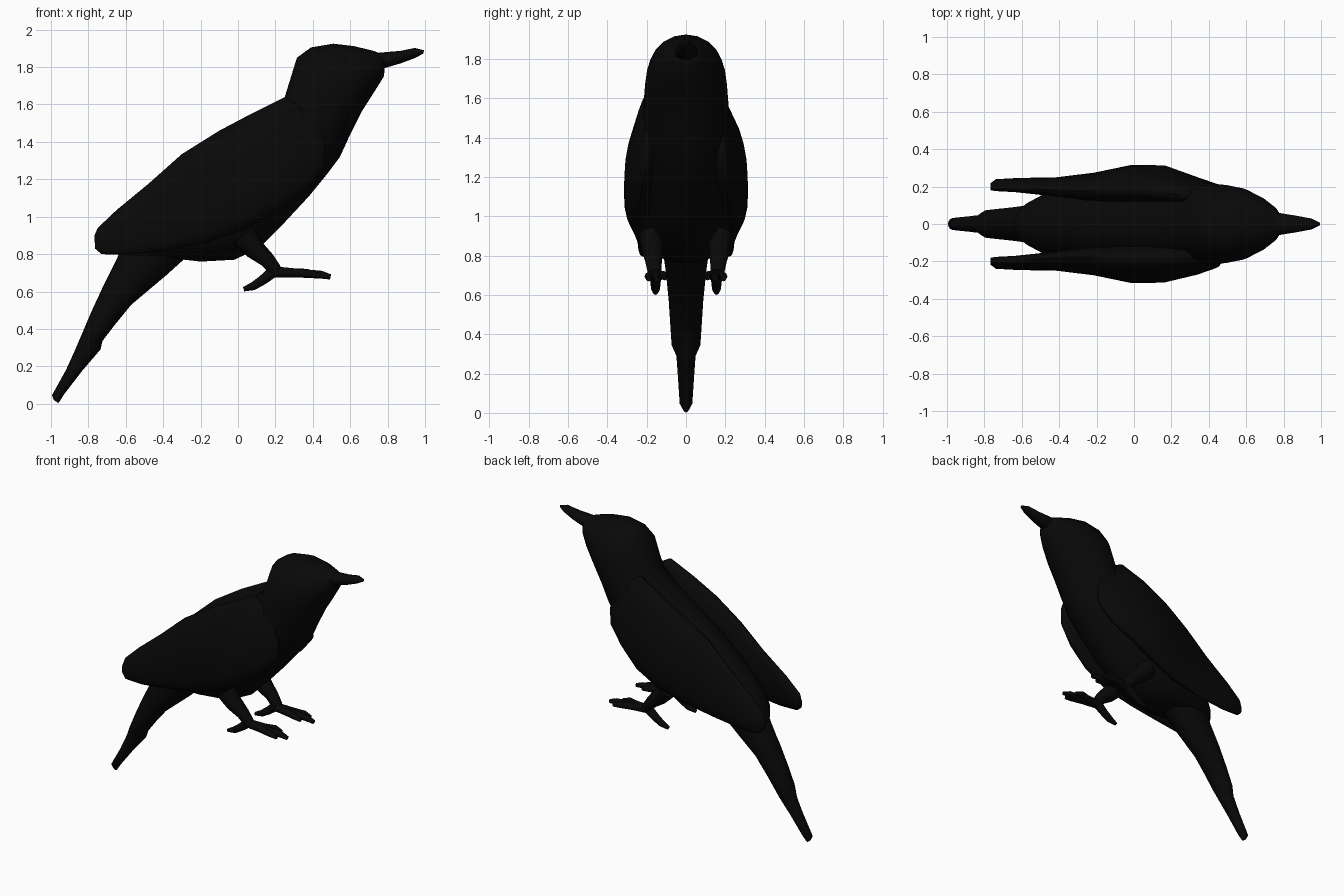
import bpy, bmesh, math
from mathutils import Vector

cube = bpy.data.objects.get("Cube")
if cube:
    bpy.data.objects.remove(cube, do_unlink=True)

black = bpy.data.materials.new("black_plumage")
black.use_nodes = True
COLOR = (0.0025, 0.0025, 0.0025, 1)
black.diffuse_color = COLOR
black.node_tree.nodes["Principled BSDF"].inputs["Base Color"].default_value = COLOR


def finish(obj):
    obj.data.materials.append(black)
    bpy.ops.object.select_all(action='DESELECT')
    obj.select_set(True)
    bpy.context.view_layer.objects.active = obj
    bpy.ops.object.shade_smooth_by_angle(angle=math.radians(50))


def loft(name, stations, sides=20, lean=0.0):
    """Elliptical rings: top x, top z, bottom x, bottom z, centre y, half width; lean shifts ring tops in y."""
    bm = bmesh.new()
    rings = []
    for tx, tz, bx, bz, y, w in stations:
        mid = Vector(((tx + bx) / 2, y, (tz + bz) / 2))
        up = Vector(((tx - bx) / 2, lean * w, (tz - bz) / 2))
        ring = []
        for i in range(sides):
            a = math.tau * i / sides
            ring.append(bm.verts.new(mid + up * math.cos(a) + Vector((0, w * math.sin(a), 0))))
        rings.append(ring)
    for a, b in zip(rings, rings[1:]):
        for i in range(sides):
            j = (i + 1) % sides
            bm.faces.new((a[i], a[j], b[j], b[i]))
    bm.faces.new(rings[0])
    bm.faces.new(rings[-1])
    bmesh.ops.recalc_face_normals(bm, faces=bm.faces)
    me = bpy.data.meshes.new(name)
    bm.to_mesh(me)
    bm.free()
    obj = bpy.data.objects.new(name, me)
    bpy.context.collection.objects.link(obj)
    finish(obj)


def tube(name, points):
    """Tapered limb through points of x, y, z, radius."""
    cu = bpy.data.curves.new(name, 'CURVE')
    cu.dimensions = '3D'
    cu.bevel_depth = 1.0
    cu.bevel_resolution = 2
    cu.use_fill_caps = True
    sp = cu.splines.new('POLY')
    sp.points.add(len(points) - 1)
    for p, (x, y, z, r) in zip(sp.points, points):
        p.co = (x, y, z, 1)
        p.radius = r
    obj = bpy.data.objects.new(name, cu)
    bpy.context.collection.objects.link(obj)
    bpy.ops.object.select_all(action='DESELECT')
    obj.select_set(True)
    bpy.context.view_layer.objects.active = obj
    bpy.ops.object.convert(target='MESH')
    finish(bpy.context.view_layer.objects.active)


# Beak
loft("beak", [
    (0.995, 1.89, 0.99, 1.872, 0, 0.008),
    (0.945, 1.902, 0.95, 1.85, 0, 0.03),
    (0.87, 1.887, 0.87, 1.82, 0, 0.045),
    (0.77, 1.878, 0.785, 1.795, 0, 0.06),
    (0.68, 1.87, 0.70, 1.78, 0, 0.065)], 14)

# Head and body in one skin
loft("body", [
    (0.775, 1.868, 0.785, 1.80, 0, 0.055),
    (0.72, 1.888, 0.78, 1.75, 0, 0.09),
    (0.62, 1.912, 0.73, 1.67, 0, 0.145),
    (0.51, 1.925, 0.66, 1.56, 0, 0.19),
    (0.39, 1.905, 0.60, 1.44, 0, 0.208),
    (0.315, 1.85, 0.545, 1.32, 0, 0.215),
    (0.25, 1.64, 0.47, 1.22, 0, 0.222),
    (0.12, 1.53, 0.38, 1.11, 0, 0.225),
    (-0.05, 1.42, 0.25, 0.97, 0, 0.225),
    (-0.25, 1.28, 0.11, 0.83, 0, 0.22),
    (-0.42, 1.13, -0.02, 0.77, 0, 0.21),
    (-0.57, 0.98, -0.20, 0.76, 0, 0.19),
    (-0.64, 0.86, -0.33, 0.775, 0, 0.135),
    (-0.65, 0.80, -0.42, 0.76, 0, 0.09)])

# Tail
loft("tail", [
    (-0.60, 0.88, -0.28, 0.78, 0, 0.12),
    (-0.655, 0.76, -0.38, 0.69, 0, 0.105),
    (-0.72, 0.63, -0.57, 0.53, 0, 0.09),
    (-0.785, 0.49, -0.66, 0.42, 0, 0.082),
    (-0.84, 0.36, -0.725, 0.335, 0, 0.075),
    (-0.87, 0.29, -0.735, 0.29, 0, 0.05),
    (-0.92, 0.18, -0.83, 0.18, 0, 0.042),
    (-0.995, 0.045, -0.93, 0.05, 0, 0.033),
    (-0.985, 0.02, -0.96, 0.003, 0, 0.012)], 14)

# Folded wings; each row is top, bottom, centre distance, half thickness
WING = [
    (0.42, 1.50, 0.47, 1.36, 0.20, 0.015),
    (0.36, 1.58, 0.46, 1.25, 0.19, 0.045),
    (0.25, 1.64, 0.36, 1.13, 0.20, 0.07),
    (0.08, 1.555, 0.20, 1.02, 0.213, 0.095),
    (-0.10, 1.46, 0.03, 0.93, 0.215, 0.095),
    (-0.30, 1.335, -0.17, 0.86, 0.20, 0.07),
    (-0.48, 1.175, -0.38, 0.82, 0.20, 0.047),
    (-0.65, 1.035, -0.60, 0.795, 0.208, 0.036),
    (-0.75, 0.94, -0.73, 0.80, 0.208, 0.03),
    (-0.767, 0.90, -0.765, 0.83, 0.20, 0.018)]

# The far wing is tucked closer to the shoulder
for side, s, tuck in (("near", -1, 0.0), ("far", 1, 0.02)):
    loft(side + "_wing",
         [(a, b, c, d, s * (y - (tuck if a > 0.2 else 0)), w) for a, b, c, d, y, w in WING],
         lean=-0.35 * s)
    # Leg with a feathered thigh
    tube(side + "_leg", [
        (0.03, s * 0.17, 0.90, 0.07), (0.09, s * 0.17, 0.825, 0.055),
        (0.155, s * 0.165, 0.77, 0.042), (0.195, s * 0.16, 0.72, 0.036),
        (0.22, s * 0.155, 0.695, 0.024)])
    # Three forward toes and one hind toe
    for label, y, x, z in (("inner", 0.11, 0.42, 0.69), ("middle", 0.15, 0.495, 0.68),
                           ("outer", 0.19, 0.44, 0.685)):
        tube(f"{side}_{label}_toe", [
            (0.19, s * 0.155, 0.705, 0.03), (0.30, s * (0.155 + y) / 2, 0.70, 0.024),
            (x - 0.05, s * y, z + 0.01, 0.021), (x, s * y, z - 0.002, 0.014)])
    tube(side + "_hind_toe", [
        (0.20, s * 0.155, 0.715, 0.032), (0.13, s * 0.155, 0.66, 0.026),
        (0.08, s * 0.155, 0.628, 0.022), (0.03, s * 0.155, 0.612, 0.012)])
